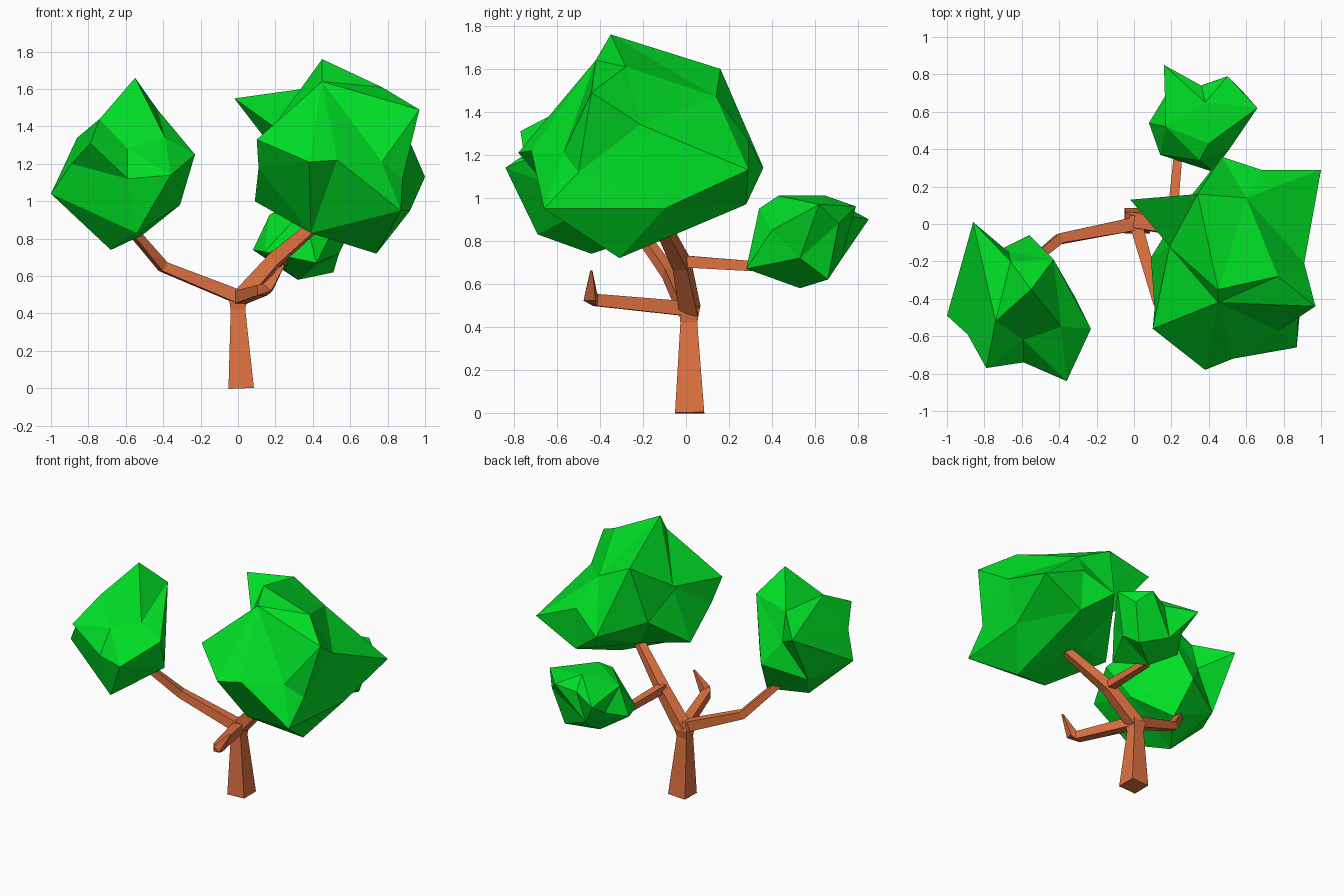
import bpy, bmesh
from mathutils import Vector


def material(name, rgb):
    m = bpy.data.materials.new(name)
    m.diffuse_color = (*rgb, 1)
    return m


LEAF = material("leaf green", (0.0, 0.74, 0.019))
BARK = material("bark brown", (0.75, 0.17, 0.053))


def finish(name, bm, mat):
    bmesh.ops.recalc_face_normals(bm, faces=bm.faces[:])
    mesh = bpy.data.meshes.new(name)
    bm.to_mesh(mesh)
    bm.free()
    mesh.materials.append(mat)
    ob = bpy.data.objects.new(name, mesh)
    bpy.context.collection.objects.link(ob)
    return ob


def limb(name, path, ref=(0, 0, 1)):
    """Four-sided tapering limb along (x, y, z, half width) points."""
    bm = bmesh.new()
    pts = [Vector(p[:3]) for p in path]
    rings = []
    for i, p in enumerate(pts):
        t = (pts[min(i + 1, len(pts) - 1)] - pts[max(i - 1, 0)]).normalized()
        side = t.cross(Vector(ref)).normalized()
        up = side.cross(t)
        r = path[i][3]
        rings.append([bm.verts.new(p + side * a * r + up * b * r)
                      for a, b in ((-1, -1), (1, -1), (1, 1), (-1, 1))])
    for lo, hi in zip(rings, rings[1:]):
        for j in range(4):
            k = (j + 1) % 4
            bm.faces.new((lo[j], lo[k], hi[k], hi[j]))
    bm.faces.new(rings[0][::-1])
    bm.faces.new(rings[-1])
    return finish(name, bm, BARK)


def crown(name, centre, tips):
    """Faceted leaf mass: skin the tip directions, then push each out to its tip."""
    c = Vector(centre)
    bm = bmesh.new()
    tip_of = {}
    for t in tips:
        v = bm.verts.new((Vector(t) - c).normalized())
        tip_of[v] = Vector(t)
    bmesh.ops.convex_hull(bm, input=bm.verts[:])
    for v in bm.verts:
        v.co = tip_of[v]
    return finish(name, bm, LEAF)


# Trunk with a knot where the branches fork
limb("trunk", [(0.017, 0.017, 0, 0.068), (0, 0.013, 0.42, 0.039),
               (0, 0.015, 0.48, 0.048), (0.005, 0.015, 0.53, 0.03)], ref=(0, 1, 0))

# Branches
limb("left_branch", [(0, 0, 0.49, 0.036), (-0.40, -0.08, 0.65, 0.027),
                     (-0.64, -0.28, 0.93, 0.02)])
limb("right_branch", [(0, 0.02, 0.47, 0.042), (0.2, -0.02, 0.69, 0.036),
                      (0.48, -0.14, 0.93, 0.026), (0.52, -0.16, 1.0, 0.02)])
limb("back_branch", [(0.2, -0.02, 0.705, 0.028), (0.24, 0.42, 0.675, 0.022)])
limb("front_branch", [(0.01, 0, 0.485, 0.034), (0.13, -0.42, 0.525, 0.028),
                      (0.16, -0.445, 0.54, 0.028), (0.245, -0.44, 0.66, 0.005)])

# Leaf crowns
crown("large_crown", (0.52, -0.18, 1.22), [
    (-0.02, 0.13, 1.55), (0.34, 0.16, 1.6), (0.45, -0.35, 1.76), (0.77, -0.28, 1.61),
    (0.97, -0.44, 1.49), (0.91, -0.21, 1.34), (1.0, 0.29, 1.13), (0.68, 0.29, 1.27),
    (0.47, 0.36, 1.14), (0.69, 0.28, 0.97), (0.87, -0.66, 0.95), (0.74, -0.31, 0.72),
    (0.39, -0.45, 0.83), (0.09, -0.18, 1.0), (0.11, -0.45, 1.18), (0.10, -0.56, 1.33),
    (0.38, -0.78, 1.21), (0.53, -0.72, 1.22), (0.45, -0.42, 1.64), (0.42, -0.07, 0.95),
    (0.25, 0.08, 1.2), (0.6, 0.14, 1.47), (0.19, -0.12, 1.4), (0.77, -0.57, 1.21),
    (0.92, -0.1, 0.95), (0.88, -0.5, 1.12)])
crown("left_crown", (-0.6, -0.44, 1.17), [
    (-0.55, -0.35, 1.66), (-0.43, -0.19, 1.49), (-0.39, -0.55, 1.34), (-0.23, -0.56, 1.25),
    (-0.31, -0.4, 0.98), (-0.51, -0.2, 0.82), (-0.68, -0.44, 0.74), (-1.0, -0.49, 1.04),
    (-0.86, 0.01, 1.34), (-0.67, -0.15, 1.22), (-0.56, -0.06, 1.06), (-0.79, -0.77, 1.31),
    (-0.89, -0.59, 1.2), (-0.59, -0.62, 1.28), (-0.36, -0.84, 1.14), (-0.59, -0.74, 1.12),
    (-0.54, -0.69, 0.83), (-0.74, -0.52, 1.44), (-0.84, -0.2, 0.97), (-0.66, -0.2, 1.42)])
crown("small_crown", (0.34, 0.54, 0.8), [
    (0.16, 0.85, 0.9), (0.36, 0.74, 0.92), (0.5, 0.79, 0.96), (0.66, 0.62, 0.97),
    (0.58, 0.71, 0.88), (0.54, 0.53, 0.72), (0.51, 0.4, 0.85), (0.42, 0.28, 0.67),
    (0.35, 0.34, 0.95), (0.14, 0.37, 0.73), (0.08, 0.54, 0.74), (0.17, 0.69, 0.8),
    (0.32, 0.53, 0.58), (0.51, 0.66, 0.62), (0.3, 0.72, 0.71), (0.4, 0.43, 1.01),
    (0.38, 0.65, 1.01), (0.17, 0.52, 0.93)])
